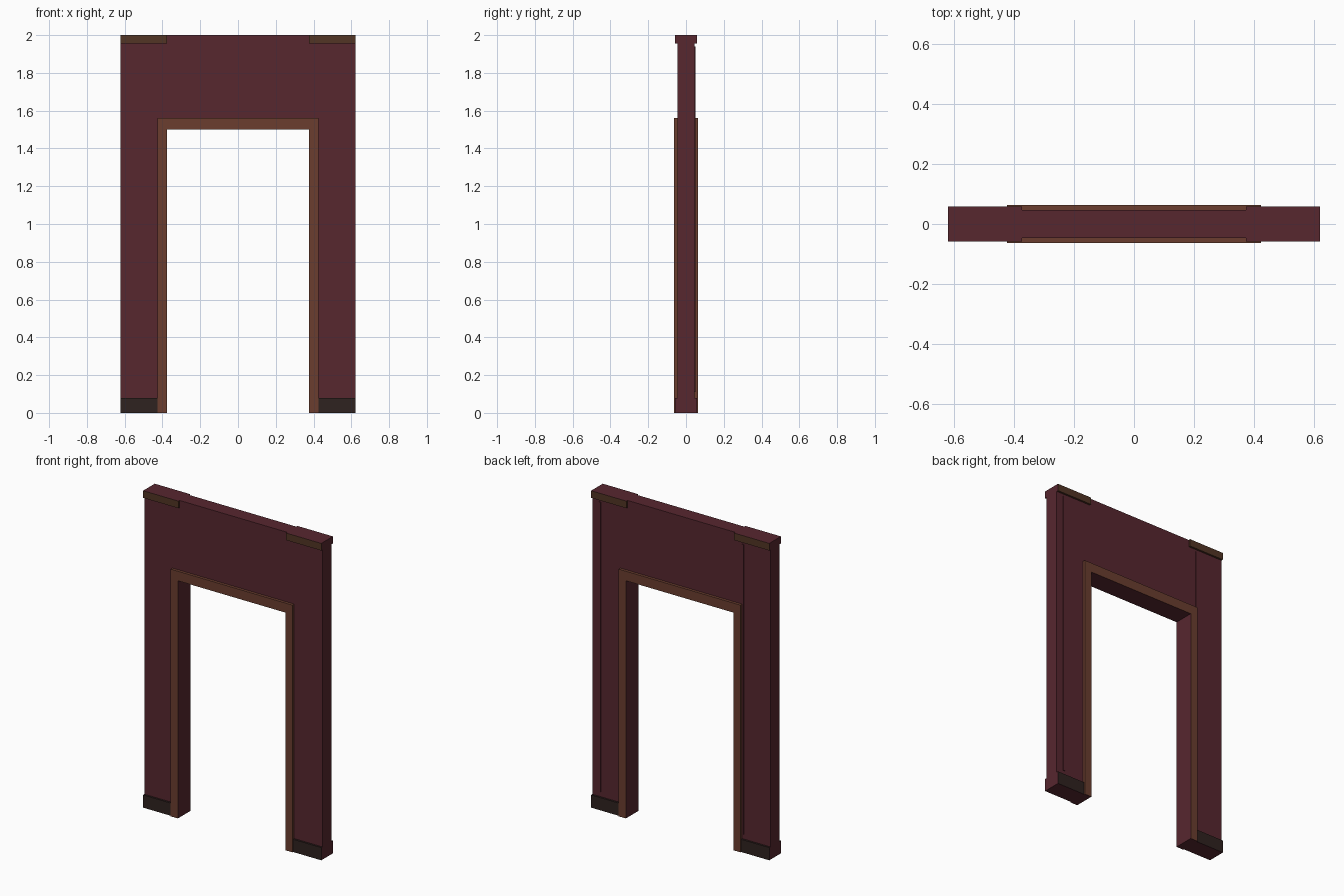
import bpy, bmesh

if "Cube" in bpy.data.objects:
    bpy.data.objects.remove(bpy.data.objects["Cube"])

HALF_W, HEIGHT = 0.622, 2.0        # outer wall
OPEN_W, OPEN_H = 0.375, 1.5        # doorway
WALL_Y, BAND_Y, TRIM_Y = 0.046, 0.058, 0.064


def material(name, rgb):
    m = bpy.data.materials.new(name)
    m.diffuse_color = (*rgb, 1)
    m.use_nodes = True
    m.node_tree.nodes["Principled BSDF"].inputs["Base Color"].default_value = m.diffuse_color
    return m


plaster = material("wall_red", (0.095, 0.020, 0.028))
trim_wood = material("trim_brown", (0.145, 0.048, 0.028))
crown_wood = material("crown_brown", (0.085, 0.035, 0.018))
base_wood = material("base_dark", (0.028, 0.016, 0.014))


def arch(inner, outer, top, inner_top):
    """U-shaped outline in the x-z plane, open at the floor."""
    return [(-outer, 0), (-inner, 0), (-inner, inner_top), (inner, inner_top),
            (inner, 0), (outer, 0), (outer, top), (-outer, top)]


def rect(x0, x1, z0, z1):
    return [(x0, z0), (x1, z0), (x1, z1), (x0, z1)]


def on_envelope(c):
    """True for faces flush with the wall's ends, top, floor or doorway lining."""
    eq = lambda a, b: abs(a - b) < 1e-4
    lining = c.z <= OPEN_H + 1e-4 and (eq(abs(c.x), OPEN_W) or eq(c.z, OPEN_H))
    return eq(abs(c.x), HALF_W) or eq(c.z, 0) or eq(c.z, HEIGHT) or lining


def prism(name, outline, y0, y1, mat, mirror=()):
    """Extrude an x-z outline along y; faces flush with the wall are wall red."""
    bm = bmesh.new()
    face = bm.faces.new([bm.verts.new((x, y0, z)) for x, z in outline])
    ext = bmesh.ops.extrude_face_region(bm, geom=[face], use_keep_orig=True)
    verts = [g for g in ext["geom"] if isinstance(g, bmesh.types.BMVert)]
    bmesh.ops.translate(bm, verts=verts, vec=(0, y1 - y0, 0))
    bmesh.ops.recalc_face_normals(bm, faces=bm.faces)
    for f in bm.faces:
        if abs(f.normal.y) < 0.5 and on_envelope(f.calc_center_median()):
            f.material_index = 1
    me = bpy.data.meshes.new(name)
    bm.to_mesh(me)
    bm.free()
    me.materials.append(mat)
    me.materials.append(plaster)
    ob = bpy.data.objects.new(name, me)
    bpy.context.collection.objects.link(ob)
    if mirror:
        mod = ob.modifiers.new("Mirror", "MIRROR")
        mod.use_axis = ("x" in mirror, "y" in mirror, False)
        mod.use_mirror_merge = False
    return ob


# Wall with doorway
prism("wall", arch(OPEN_W, HALF_W, HEIGHT, OPEN_H), -WALL_Y, WALL_Y, plaster)

# Door casing on both faces
prism("door_trim", arch(OPEN_W, 0.425, 1.56, OPEN_H), -TRIM_Y, -WALL_Y,
      trim_wood, "y")

# Baseboards and crown pieces at the four corners
prism("baseboard", rect(0.425, HALF_W, 0, 0.08), -BAND_Y, -WALL_Y,
      base_wood, "xy")
prism("crown_moulding", rect(OPEN_W, HALF_W, 1.955, HEIGHT), -BAND_Y, -WALL_Y,
      crown_wood, "xy")

# Thin vertical seam strips on the back
for label, x in (("left", -0.432), ("right", 0.568)):
    prism("seam_strip_" + label, rect(x - 0.006, x + 0.006, 0.11, 1.94),
          WALL_Y, 0.051, plaster)
